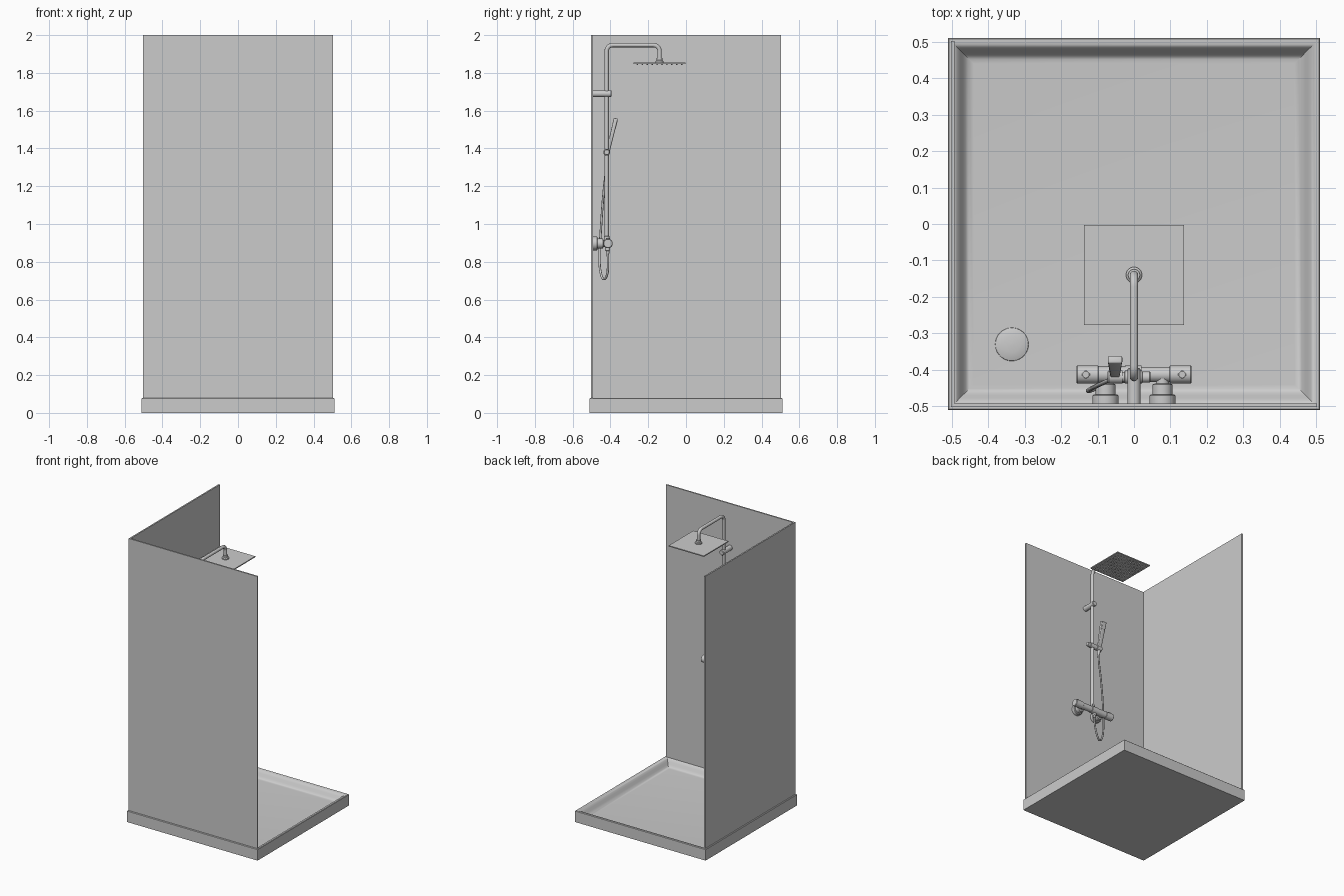
import bpy, bmesh, math
from mathutils import Vector

if "Cube" in bpy.data.objects:
    bpy.data.objects.remove(bpy.data.objects["Cube"])

PY = -0.42          # y of the riser pipe
WALL = -0.492       # inner face of the front wall


def finish(name, bm, smooth=True):
    bmesh.ops.recalc_face_normals(bm, faces=bm.faces)
    me = bpy.data.meshes.new(name)
    bm.to_mesh(me)
    bm.free()
    ob = bpy.data.objects.new(name, me)
    bpy.context.collection.objects.link(ob)
    if smooth:
        bpy.ops.object.select_all(action='DESELECT')
        ob.select_set(True)
        bpy.context.view_layer.objects.active = ob
        bpy.ops.object.shade_smooth_by_angle(angle=math.radians(35))
    return ob


def box(name, lo, hi):
    bm = bmesh.new()
    bmesh.ops.create_cube(bm, size=1)
    for v in bm.verts:
        v.co = Vector([lo[i] + (v.co[i] + 0.5) * (hi[i] - lo[i]) for i in range(3)])
    return finish(name, bm, False)


def lathe(name, origin, axis, profile, n=32):
    """Revolve (distance, radius) pairs around an axis; capped at both ends."""
    bm = bmesh.new()
    q = Vector((0, 0, 1)).rotation_difference(Vector(axis).normalized())
    rings = [[bm.verts.new(Vector(origin) + q @ Vector(
        (r * math.cos(2 * math.pi * k / n), r * math.sin(2 * math.pi * k / n), d)))
        for k in range(n)] for d, r in profile]
    for a, b in zip(rings, rings[1:]):
        for k in range(n):
            bm.faces.new((a[k], a[(k + 1) % n], b[(k + 1) % n], b[k]))
    bm.faces.new(rings[0])
    bm.faces.new(rings[-1])
    return finish(name, bm)


def tube(name, pts, r, bezier=False):
    cu = bpy.data.curves.new(name, 'CURVE')
    cu.dimensions = '3D'
    cu.bevel_depth = r
    cu.bevel_resolution = 4
    cu.use_fill_caps = True
    sp = cu.splines.new('BEZIER' if bezier else 'POLY')
    dest = sp.bezier_points if bezier else sp.points
    dest.add(len(pts) - 1)
    for p, co in zip(dest, pts):
        if bezier:
            p.co = co
            p.handle_left_type = p.handle_right_type = 'AUTO'
        else:
            p.co = (*co, 1)
    ob = bpy.data.objects.new(name, cu)
    bpy.context.collection.objects.link(ob)
    bpy.ops.object.select_all(action='DESELECT')
    ob.select_set(True)
    bpy.context.view_layer.objects.active = ob
    bpy.ops.object.convert(target='MESH')
    bpy.ops.object.shade_smooth_by_angle(angle=math.radians(40))


# Shower tray: square rings lofted from the underside, over the rim, into the basin
bm = bmesh.new()
prof = [(.51, 0), (.51, .077), (.507, .08), (.499, .08), (.492, .078), (.485, .072),
        (.477, .06), (.469, .046), (.461, .036), (.452, .031), (.44, .03)]
rings = [[bm.verts.new((sx * h, sy * h, z)) for sx, sy in
          ((-1, -1), (1, -1), (1, 1), (-1, 1))] for h, z in prof]
for a, b in zip(rings, rings[1:]):
    for k in range(4):
        bm.faces.new((a[k], a[(k + 1) % 4], b[(k + 1) % 4], b[k]))
bm.faces.new(rings[0])
bm.faces.new(rings[-1])
finish("shower_tray", bm)

# Drain cover: shallow dome
lathe("drain_cover", (-.335, -.33, .029), (0, 0, 1),
      [(0, .046), (.004, .045), (.007, .036), (.009, .022), (.01, .004)], 40)

# Wall panels
box("front_wall", (-.502, -.502, .08), (.502, WALL, 2))
box("left_wall", (-.502, WALL, .08), (WALL, .502, 2))

# Riser pipe with two rounded elbows
top, out, R = 1.947, -.14, .032
pts = [(0, PY, .9)]
for k in range(9):
    a = math.pi - k * math.pi / 16
    pts.append((0, PY + R + R * math.cos(a), top - R + R * math.sin(a)))
for k in range(9):
    a = math.pi / 2 - k * math.pi / 16
    pts.append((0, out - R + R * math.cos(a), top - R + R * math.sin(a)))
pts.append((0, out, 1.86))
tube("riser_pipe", pts, .0115)

# Overhead head: thin square plate, collar and nozzle grid
box("rain_head", (-.137, -.277, 1.848), (.137, -.003, 1.855))
lathe("rain_head_collar", (0, out, 1.854), (0, 0, 1),
      [(0, .022), (.008, .022), (.013, .016), (.026, .016)])
bm = bmesh.new()
for i in range(10):
    for j in range(10):
        res = bmesh.ops.create_cone(bm, cap_ends=True, segments=8, radius1=.003,
                                    radius2=.005, depth=.006)
        bmesh.ops.translate(bm, verts=res['verts'], vec=(
            (i - 4.5) * .026, out + (j - 4.5) * .026, 1.8455))
finish("rain_head_nozzles", bm)

# Upper wall bracket
lathe("upper_bracket", (0, WALL, 1.69), (0, 1, 0),
      [(0, .018), (.094, .018), (.097, .015)])

# Sliding holder across the pipe
lathe("slider", (.045, PY, 1.38), (-1, 0, 0),
      [(0, .013), (.002, .015), (.022, .015), (.023, .018), (.07, .018),
       (.071, .014), (.076, .014), (.077, .018), (.114, .018), (.117, .015)])

# Hand shower: tapered bevelled bar leaning away from the wall
bm = bmesh.new()
bmesh.ops.create_cube(bm, size=1)
a, b = Vector((-.052, -.418, 1.365)), Vector((-.052, -.371, 1.56))
up = (b - a).normalized()
side = Vector((1, 0, 0))
face = up.cross(side)
for v in bm.verts:
    t = v.co.z + .5
    v.co = (a.lerp(b, t) + side * v.co.x * (.024 + .016 * t)
            + face * v.co.y * (.018 + .004 * t))
bmesh.ops.bevel(bm, geom=bm.edges[:], offset=.005, segments=3, affect='EDGES', profile=.5)
finish("hand_shower", bm)

# Spray face of the hand shower, on the side away from the wall
bm = bmesh.new()
bmesh.ops.create_cube(bm, size=1)
c = a.lerp(b, .84) + face * .0105
for v in bm.verts:
    v.co = c + side * v.co.x * .026 + up * v.co.z * .045 + face * v.co.y * .003
finish("hand_shower_face", bm, False)

# Hose fittings and hanging hose
lathe("hose_top_fitting", (-.052, -.419, 1.368), (0, 0, -1),
      [(0, .011), (.03, .01), (.036, .007)], 24)
lathe("hose_bottom_fitting", (-.012, -.415, .885), (0, 0, -1),
      [(0, .013), (.025, .013), (.027, .01), (.04, .009)], 24)
tube("hose", [(-.012, -.415, .86), (-.015, -.413, .79), (-.04, -.42, .725),
              (-.07, -.436, .709), (-.105, -.451, .74), (-.125, -.458, .83),
              (-.118, -.452, .95), (-.085, -.436, 1.17), (-.055, -.422, 1.3),
              (-.052, -.419, 1.34)], .006, True)

# Mixer bar: body with a control knob on each end
MZ, MY = .897, -.413
lathe("mixer_body", (-.1, MY, MZ), (1, 0, 0),
      [(0, .023), (.075, .023), (.076, .025), (.12, .025), (.121, .021), (.2, .021)])
for s, label in ((-1, "left"), (1, "right")):
    lathe(label + "_mixer_knob", (s * .097, MY, MZ), (s, 0, 0),
          [(0, .023), (.002, .025), (.058, .025), (.061, .022)])
    lathe(label + "_knob_button", (s * .132, MY, MZ + .018), (0, 0, 1),
          [(0, .011), (.009, .011), (.0105, .009)], 24)
    # wall flange and neck
    lathe(label + "_wall_mount", (s * .078, WALL, MZ), (0, 1, 0),
          [(0, .036), (.021, .036), (.024, .033), (.024, .027), (.052, .027),
           (.055, .018), (.08, .018)])

# Socket joining riser pipe to the mixer
lathe("riser_socket", (0, PY, MZ), (0, 0, 1), [(0, .015), (.038, .015), (.04, .012)], 24)
